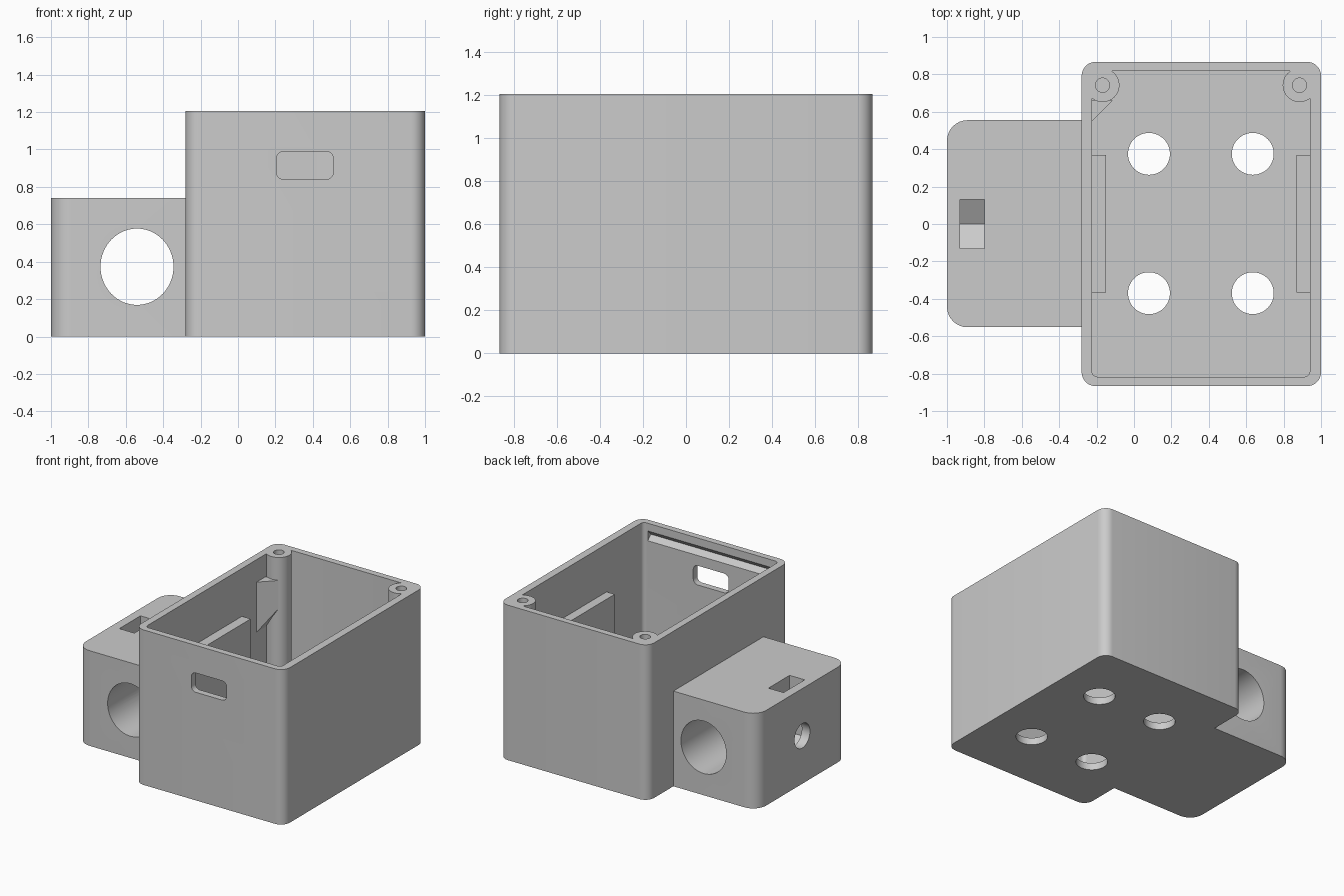
import bpy, bmesh
from math import sin, cos, pi, radians
from mathutils import Vector

default = bpy.data.objects.get("Cube")
if default:
    bpy.data.objects.remove(default, do_unlink=True)

grey = bpy.data.materials.new("light grey plastic")
grey.use_nodes = True
grey.diffuse_color = (0.6, 0.6, 0.6, 1)
grey.node_tree.nodes["Principled BSDF"].inputs["Base Color"].default_value = (0.6, 0.6, 0.6, 1)


def rounded(x0, x1, y0, y1, radii, steps=8):
    """Rectangle outline; radii go counter-clockwise from the low corner."""
    corners = [(x0, y0, 1, 1), (x1, y0, -1, 1), (x1, y1, -1, -1), (x0, y1, 1, -1)]
    points = []
    for i, ((x, y, sx, sy), r) in enumerate(zip(corners, radii)):
        if r == 0:
            points.append((x, y))
            continue
        for k in range(steps + 1):
            a = pi + (i + k / steps) * pi / 2
            points.append((x + sx * r + r * cos(a), y + sy * r + r * sin(a)))
    return points


def oval(cx, cy, rx, ry, sides=48):
    return [(cx + rx * cos(2 * pi * k / sides), cy + ry * sin(2 * pi * k / sides)) for k in range(sides)]


def prism(name, outline, lo, hi, axis="z"):
    """Extrude a flat outline along an axis."""
    place = {"z": lambda a, b, h: (a, b, h),
             "y": lambda a, b, h: (a, h, b),
             "x": lambda a, b, h: (h, a, b)}[axis]
    bm = bmesh.new()
    face = bm.faces.new([bm.verts.new(place(a, b, lo)) for a, b in outline])
    grown = bmesh.ops.extrude_face_region(bm, geom=[face], use_keep_orig=True)["geom"]
    verts = [g for g in grown if isinstance(g, bmesh.types.BMVert)]
    bmesh.ops.translate(bm, verts=verts, vec=Vector(place(0, 0, hi - lo)))
    bmesh.ops.recalc_face_normals(bm, faces=bm.faces)
    mesh = bpy.data.meshes.new(name)
    bm.to_mesh(mesh)
    bm.free()
    mesh.materials.append(grey)
    obj = bpy.data.objects.new(name, mesh)
    bpy.context.collection.objects.link(obj)
    return obj


def activate(obj):
    bpy.ops.object.select_all(action="DESELECT")
    obj.select_set(True)
    bpy.context.view_layer.objects.active = obj


def cut(obj, *cutters):
    activate(obj)
    for cutter in cutters:
        cutter.hide_render = True
        mod = obj.modifiers.new("cut", "BOOLEAN")
        mod.operation = "DIFFERENCE"
        mod.solver = "EXACT"
        mod.object = cutter
        bpy.ops.object.modifier_apply(modifier=mod.name)
        bpy.data.objects.remove(cutter, do_unlink=True)


def smooth(obj):
    activate(obj)
    bpy.ops.object.shade_smooth_by_angle(angle=radians(30))


TOP, FLOOR, DEPTH = 1.205, 0.055, 0.867
IN_LEFT, IN_RIGHT, IN_Y = 0.94, -0.225, 0.817

# Open-topped enclosure with floor holes, front window and lid groove
enclosure = prism("enclosure", rounded(-0.28, 1, -DEPTH, DEPTH, [0.075] * 4), 0, TOP)
cut(enclosure, prism("cavity", rounded(IN_RIGHT, IN_LEFT, -IN_Y, IN_Y, [0.03] * 4), FLOOR, 1.4))
for x in (0.08, 0.635):
    for y in (-0.37, 0.375):
        cut(enclosure, prism("floor_hole", oval(x, y, 0.112, 0.112), -0.1, 0.2))
cut(enclosure,
    prism("window", rounded(0.205, 0.51, 0.84, 0.99, [0.04] * 4), -1, -0.7, "y"),
    prism("groove", oval(-IN_Y, 1.107, 0.035, 0.038, 4), -0.19, 0.9, "x"))
smooth(enclosure)

# Side block with a large bore, a screw hole and a nut pocket
block = prism("side_block", rounded(-1, -0.28, -0.552, 0.555, [0.11, 0, 0, 0.11]), 0, 0.74)
cut(block,
    prism("bore", oval(-0.54, 0.373, 0.195, 0.204, 64), -1, 1, "y"),
    prism("screw_hole", oval(0, 0.373, 0.095, 0.095), -1.1, -0.6, "x"),
    prism("nut_pocket", [(-0.13, 0.9), (-0.13, 0.298), (0, 0.223), (0.13, 0.298), (0.13, 0.9)],
          -0.93, -0.8, "x"))
smooth(block)

# Screw posts in the back corners
for name, x in (("right_post", -0.168), ("left_post", 0.885)):
    post = prism(name, oval(x, 0.742, 0.09, 0.09), FLOOR, TOP)
    cut(post, prism("post_hole", oval(x, 0.742, 0.038, 0.038, 32), 0.8, 1.4))
    smooth(post)

# Upright ledges on the side walls
for name, x0, x1 in (("right_ledge", IN_RIGHT, -0.15), ("left_ledge", 0.87, IN_LEFT)):
    prism(name, rounded(x0, x1, -0.367, 0.37, [0] * 4), FLOOR, 0.833)

# Wedge bracket beside the right post, with a sloping underside
bracket = prism("bracket", [(IN_RIGHT, 0.55), (-0.115, 0.66), (IN_RIGHT, 0.66)], 0.64, 1.03)
for v in bracket.data.vertices:
    if v.co.z < 0.7 and v.co.x > -0.2:
        v.co.z = 0.81
